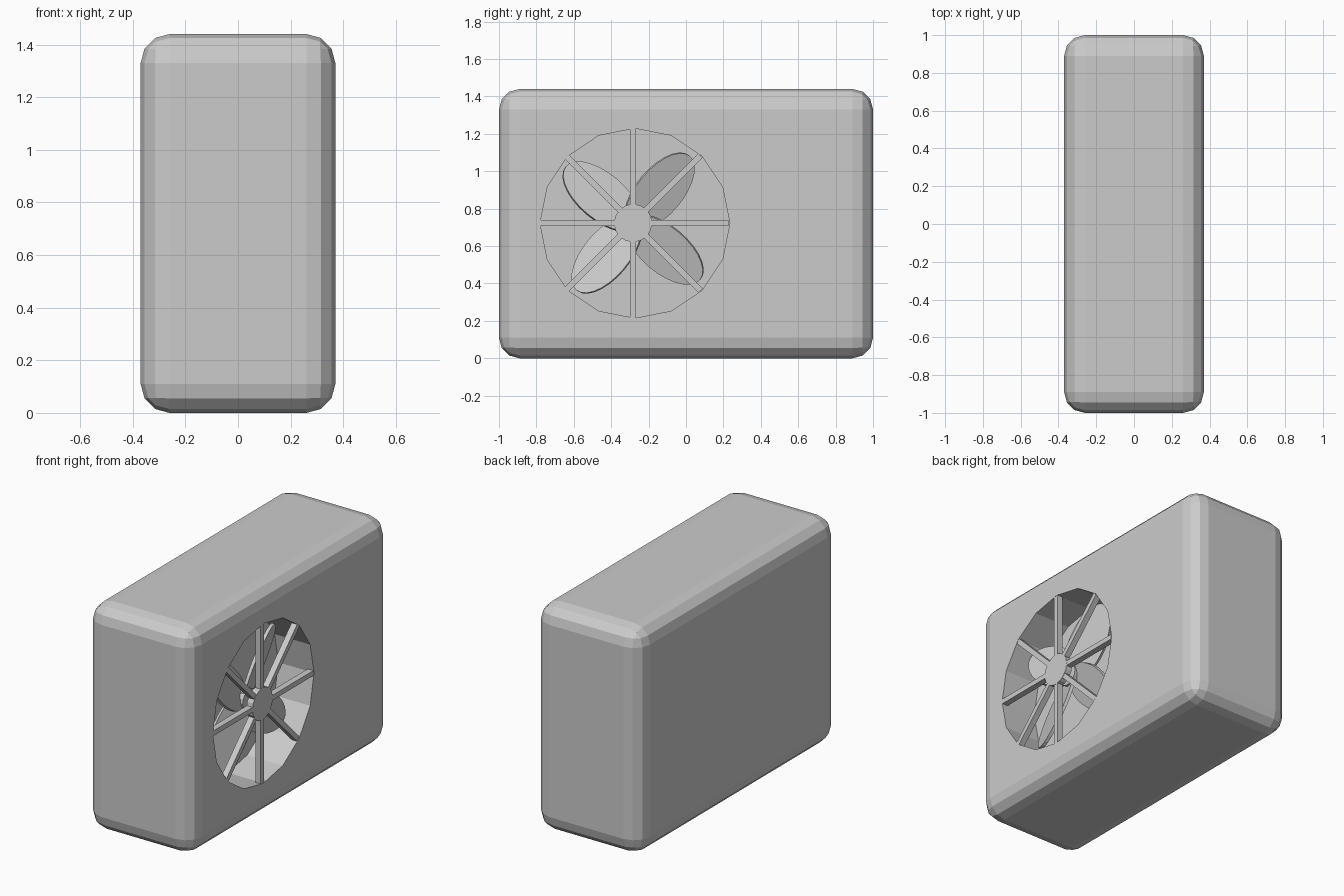
import bpy, bmesh
from math import pi, radians
from mathutils import Matrix, Vector

if "Cube" in bpy.data.objects:
    bpy.data.objects.remove(bpy.data.objects["Cube"])

FACE_X = 0.37                     # outer face that carries the fan
GRILLE = Vector((0, -0.283, 0.723))


def add_object(name, bm):
    mesh = bpy.data.meshes.new(name)
    bmesh.ops.recalc_face_normals(bm, faces=bm.faces[:])
    bm.to_mesh(mesh)
    bm.free()
    ob = bpy.data.objects.new(name, mesh)
    bpy.context.collection.objects.link(ob)
    return ob


def box(name, size, matrix):
    bm = bmesh.new()
    bmesh.ops.create_cube(bm, size=1)
    bm.transform(matrix @ Matrix.Diagonal((*size, 1)))
    return add_object(name, bm)


def disc(name, radius, depth, sides, matrix, squash=1.0):
    """Cylinder lying along x, optionally squashed along z."""
    bm = bmesh.new()
    bmesh.ops.create_cone(bm, cap_ends=True, segments=sides,
                          radius1=radius, radius2=radius, depth=depth)
    bm.transform(matrix @ Matrix.Diagonal((1, 1, squash, 1)) @ Matrix.Rotation(pi / 2, 4, 'Y'))
    return add_object(name, bm)


# Rounded casing
casing = box("casing", (0.74, 2.0, 1.44), Matrix.Translation((0, 0, 0.72)))
bevel = casing.modifiers.new("bevel", 'BEVEL')
bevel.width = 0.11
bevel.segments = 3

# Fan recess cut into the +x face
RECESS = 0.25
cutter = disc("recess_cutter", 0.507, RECESS * 2, 16,
              Matrix.Translation((FACE_X, -0.273, 0.722)))
cutter.hide_render = True
cutter.hide_viewport = True
cut = casing.modifiers.new("recess", 'BOOLEAN')
cut.operation = 'DIFFERENCE'
cut.solver = 'EXACT'
cut.object = cutter

# Grille: four full-width bars and a hub, flush with the casing
BAR = 0.04
at_grille = Matrix.Translation(GRILLE + Vector((FACE_X - BAR / 2, 0, 0)))
for i in range(4):
    box(f"grille_bar_{i + 1}", (BAR - 0.001 * i, 1.02, 0.032),
        at_grille @ Matrix.Rotation(i * pi / 4, 4, 'X'))
disc("grille_hub", 0.102, BAR + 0.002, 16, at_grille)

# Fan: four pitched oval blades around a small hub
at_fan = Matrix.Translation(GRILLE + Vector((FACE_X - 0.13, 0, 0)))
for i in range(4):
    disc(f"fan_blade_{i + 1}", 0.25, 0.02, 28,
         at_fan @ Matrix.Rotation(radians(50) + i * pi / 2, 4, 'X')
         @ Matrix.Translation((0, 0.22, 0)) @ Matrix.Rotation(radians(20), 4, 'Y'),
         squash=0.52)
disc("fan_hub", 0.07, 0.08, 16, at_fan)
